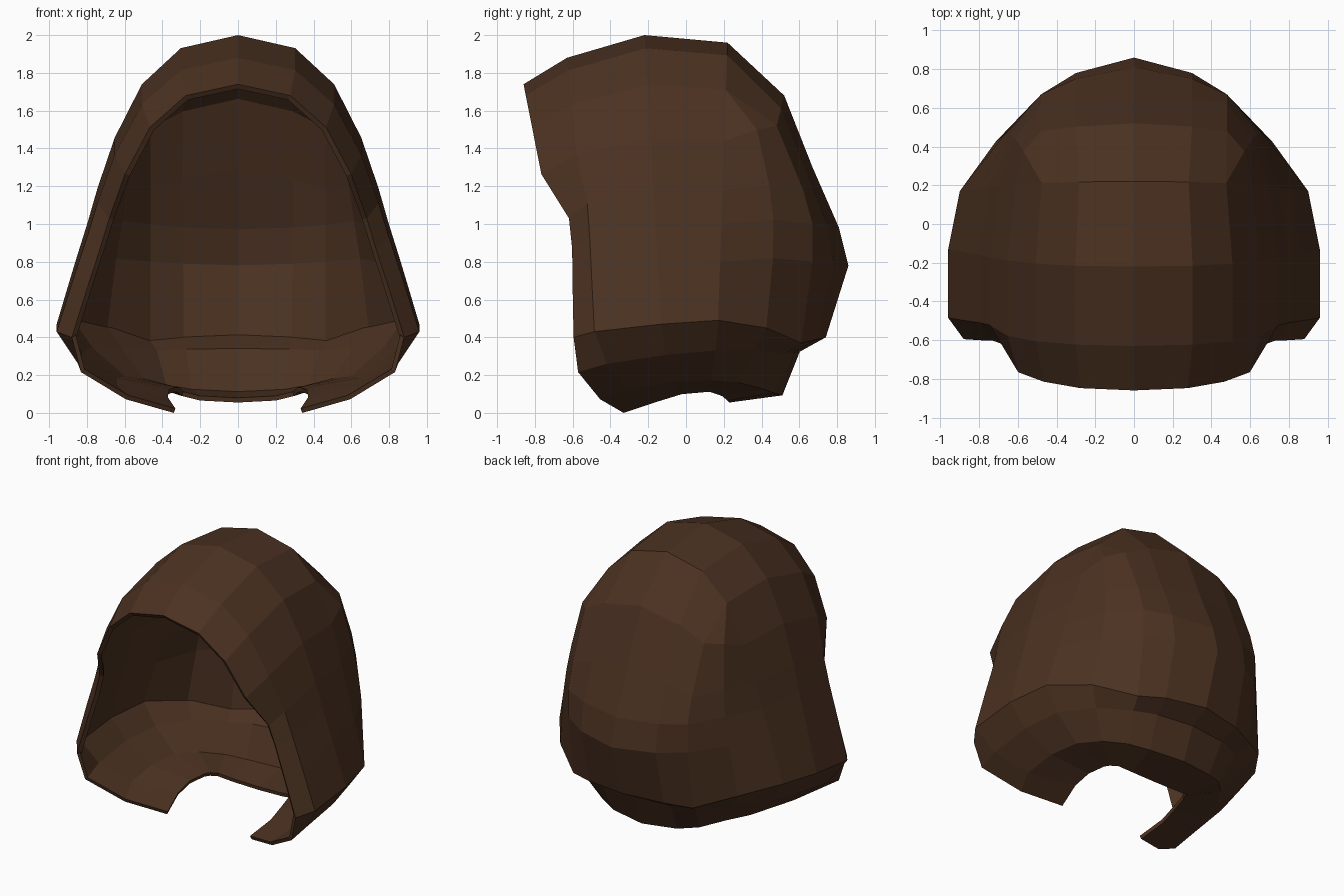
import bpy, bmesh
from mathutils import Vector

if "Cube" in bpy.data.objects:
    bpy.data.objects.remove(bpy.data.objects["Cube"])

# Dark brown cloth
cloth = bpy.data.materials.new("brown_cloth")
cloth.diffuse_color = (0.07, 0.031, 0.015, 1)
cloth.use_nodes = True
cloth.node_tree.nodes["Principled BSDF"].inputs["Base Color"].default_value = cloth.diffuse_color


def grid_part(name, grids, thickness):
    """Half made of welded point grids, mirrored over x and thickened inward."""
    bm = bmesh.new()
    for rows in grids:
        vs = [[bm.verts.new(p) for p in row] for row in rows]
        for a, b in zip(vs, vs[1:]):
            for j in range(len(a) - 1):
                bm.faces.new((a[j], a[j + 1], b[j + 1], b[j]))
    bmesh.ops.remove_doubles(bm, verts=bm.verts, dist=.0005)
    mesh = bpy.data.meshes.new(name)
    bm.to_mesh(mesh)
    bm.free()
    mesh.materials.append(cloth)
    ob = bpy.data.objects.new(name, mesh)
    bpy.context.collection.objects.link(ob)
    mirror = ob.modifiers.new("mirror", 'MIRROR')
    mirror.use_clip = True
    shell = ob.modifiers.new("shell", 'SOLIDIFY')
    shell.thickness = thickness
    shell.offset = -1
    return ob


def along(path, t):
    """Point at fraction t of a list of (t, x, y, z) keys."""
    for a, b in zip(path, path[1:]):
        if t <= b[0]:
            f = (t - a[0]) / (b[0] - a[0])
            return Vector(a[1:]).lerp(Vector(b[1:]), f)
    return Vector(path[-1][1:])


# Front arches: crown point (y, z) and hem point (x, y, z), from face rim back
ribs = [((-.86, 1.74), (.88, -.595, .40)),
        ((-.63, 1.88), (.96, -.485, .43)),
        ((-.22, 2.00), (.96, -.13, .47)),
        ((.22, 1.96), (.90, .17, .49))]
# Arch shape: (width fraction, fraction from crown to hem, rim sweep-back)
arch = [(0, 0, 0), (.315, .045, 0), (.53, .17, 0), (.68, .355, 0),
        (.775, .53, .1), (.83, .65, .085), (.9, .79, .05), (1, 1, 0)]

front = []
for i, ((ty, tz), (hx, hy, hz)) in enumerate(ribs):
    sweep = (1, .3, 0, 0)[i]
    front.append([Vector((hx * w, ty + (hy - ty) * b + s * sweep, tz + (hz - tz) * b))
                  for w, b, s in arch])

# Back of the hood: level rows from the centre line out to the last arch
last = front[-1]
centre = [(.52, 1.68), (.67, 1.30), (.81, .98), (.86, .78), (.74, .40)]
corner = [(.48, 1.52), (.62, 1.18), (.67, 1.0), (.67, .80), (.61, .37)]
back = [[last[0], last[1], last[2], last[2], last[2]]]
for r, (c, e) in enumerate(zip(centre, corner)):
    c, e, side = Vector((0, *c)), Vector((.48, *e)), last[r + 3]
    quarter = c.lerp(e, .42)
    quarter.x = .3
    mid = e.lerp(side, .5) + Vector((.025, .035, .02))
    back.append([c, quarter, e, mid, side])
grid_part("hood_shell", [front, back], .03)

# Neck cowl: runs from the hood hem down and inward to the neck opening
hem = [row[-1] for row in front] + back[-1][3::-1]
neck = [(0, .34, -.33, 0), (.14, .38, -.15, .06), (.29, .37, -.02, .1),
        (.43, .34, .1, .11), (.57, .32, .13, .11), (.71, .3, .19, .09),
        (.86, .2, .22, .065), (1, 0, .23, .055)]
# Fold lines: (t, inward fraction, drop fraction, 0)
upper_fold = [(0, .09, .46, 0), (.15, .2, .46, 0), (.5, .2, .41, 0),
              (.72, .22, .2, 0), (1, .27, .22, 0)]
lower_fold = [(0, .53, .82, 0), (.5, .52, .84, 0), (1, .45, .89, 0)]

cowl = []
for k, h in enumerate(hem):
    t = k / (len(hem) - 1)
    e = along(neck, t)
    col = [h]
    for fold in (upper_fold, lower_fold):
        f, g, _ = along(fold, t)
        p = h.lerp(e, f)
        p.z = h.z + (e.z - h.z) * g
        col.append(p)
    cowl.append(col + [e])
grid_part("neck_cowl", [cowl], .025)
